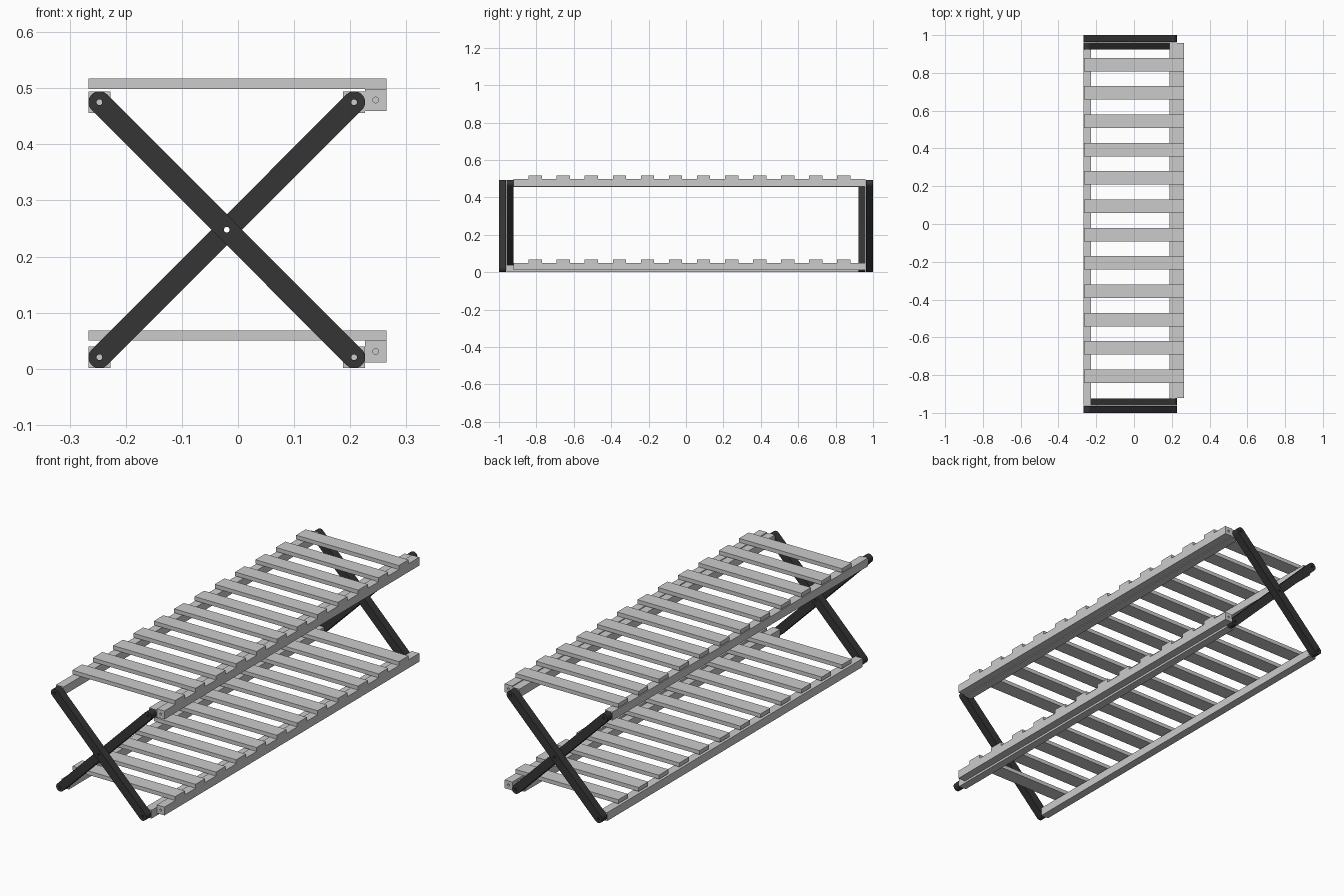
import bpy, bmesh
from math import pi, sin, cos, atan2
from mathutils import Matrix

if "Cube" in bpy.data.objects:
    bpy.data.objects.remove(bpy.data.objects["Cube"])

dark = bpy.data.materials.new("dark_leg")
dark.diffuse_color = (0.035, 0.035, 0.035, 1)
dark.use_nodes = True
dark.node_tree.nodes["Principled BSDF"].inputs["Base Color"].default_value = dark.diffuse_color

XL, XR = -0.247, 0.207      # pivot columns
ZB, ZT = 0.0205, 0.475      # pivot heights
R = 0.0195                  # half width of the bars
HOLE = 0.0052
OUT, MID, INN = 1.0, 0.961, 0.923   # depth steps of the two leg layers


def make_object(name, bm):
    bmesh.ops.recalc_face_normals(bm, faces=bm.faces[:])
    me = bpy.data.meshes.new(name)
    bm.to_mesh(me)
    bm.free()
    ob = bpy.data.objects.new(name, me)
    bpy.context.collection.objects.link(ob)
    return ob


def box(name, x0, x1, y0, y1, z0, z1):
    bm = bmesh.new()
    m = Matrix.Translation(((x0 + x1) / 2, (y0 + y1) / 2, (z0 + z1) / 2)) \
        @ Matrix.Diagonal((x1 - x0, y1 - y0, z1 - z0, 1))
    bmesh.ops.create_cube(bm, size=1, matrix=m)
    return make_object(name, bm)


def drill(ob, holes):
    """Cut round holes along y, given as (x, z, y0, y1)."""
    bm = bmesh.new()
    for x, z, y0, y1 in holes:
        m = Matrix.Translation((x, (y0 + y1) / 2, z)) @ Matrix.Rotation(pi / 2, 4, 'X')
        bmesh.ops.create_cone(bm, cap_ends=True, segments=20, radius1=HOLE,
                              radius2=HOLE, depth=y1 - y0, matrix=m)
    cutter = make_object("hole_cutter", bm)
    cutter.hide_render = True
    mod = ob.modifiers.new("holes", 'BOOLEAN')
    mod.operation = 'DIFFERENCE'
    mod.solver = 'EXACT'
    mod.object = cutter
    bpy.context.view_layer.objects.active = ob
    bpy.ops.object.modifier_apply(modifier=mod.name)
    bpy.data.objects.remove(cutter)


def smooth(ob):
    bpy.ops.object.select_all(action='DESELECT')
    ob.select_set(True)
    bpy.context.view_layer.objects.active = ob
    bpy.ops.object.shade_smooth_by_angle()


def leg(name, a, b, y0, y1):
    """Round-ended flat bar between pivots a and b, with three bolt holes."""
    ang = atan2(b[1] - a[1], b[0] - a[0])
    n = 16
    pts = []
    for (cx, cz), start in ((b, ang - pi / 2), (a, ang + pi / 2)):
        for i in range(n + 1):
            t = start + pi * i / n
            pts.append((cx + R * cos(t), cz + R * sin(t)))
    bm = bmesh.new()
    face = bm.faces.new([bm.verts.new((x, y0, z)) for x, z in pts])
    ext = bmesh.ops.extrude_face_region(bm, geom=[face], use_keep_orig=True)
    verts = [g for g in ext["geom"] if isinstance(g, bmesh.types.BMVert)]
    bmesh.ops.translate(bm, verts=verts, vec=(0, y1 - y0, 0))
    ob = make_object(name, bm)
    ob.data.materials.append(dark)
    mid = ((a[0] + b[0]) / 2, (a[1] + b[1]) / 2)
    drill(ob, [(x, z, y0 - 0.01, y1 + 0.01) for x, z in (a, mid, b)])
    smooth(ob)


def rail(name, x, z, y0, y1):
    """Square bar along y with a blind bolt hole in each end."""
    ob = box(name, x - R, x + R, y0, y1, z - R, z + R)
    drill(ob, [(x, z, y0 - 0.01, y0 + 0.03), (x, z, y1 - 0.03, y1 + 0.01)])
    smooth(ob)


# Crossed legs: the layers swap between the two ends
fall = ((XL, ZT), (XR, ZB))
rise = ((XL, ZB), (XR, ZT))
leg("front_outer_leg", *fall, -OUT, -MID - 0.002)
leg("front_inner_leg", *rise, -MID, -INN)
leg("back_inner_leg", *fall, INN, MID)
leg("back_outer_leg", *rise, MID + 0.002, OUT)

# Rails joining each pair of legs
rail("upper_left_rail", XL, ZT, -MID, INN)
rail("lower_right_rail", XR, ZB, -MID, INN)
rail("upper_right_rail", XR, ZT, -INN, MID)
rail("lower_left_rail", XL, ZB, -INN, MID)

# Two slatted shelves, each with a front edge rail
for level, base in (("lower", 0.05), ("upper", 0.4985)):
    rail(level + "_edge_rail", 0.2455, base - R, -INN + 0.002, MID - 0.002)
    for i in range(12):
        y = -0.806 + 0.15 * i
        box(f"{level}_slat_{i + 1}", -0.266, 0.265, y - 0.0355, y + 0.0355,
            base, base + 0.0185)
